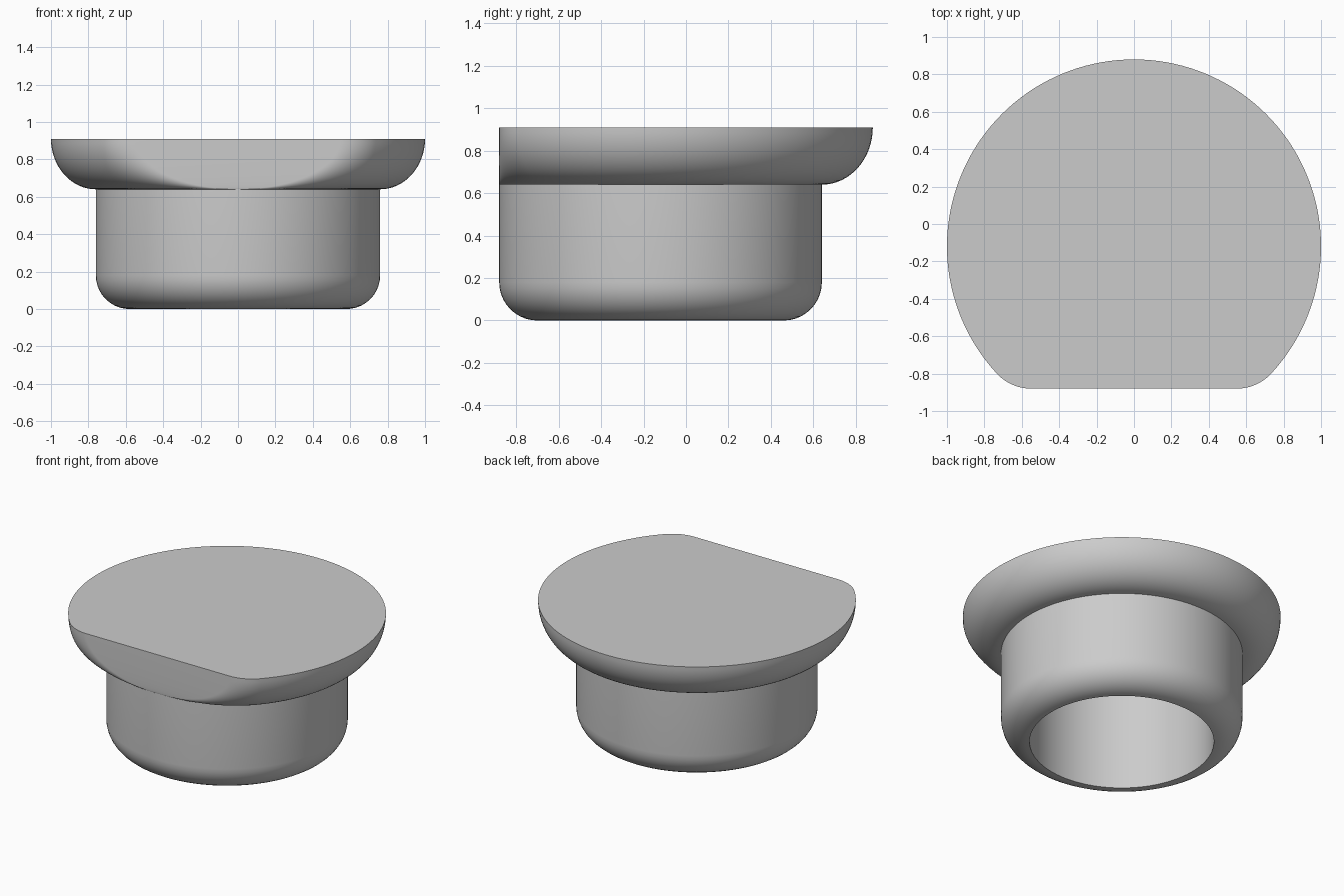
import bpy, bmesh
from math import sin, cos, pi, sqrt, radians

if "Cube" in bpy.data.objects:
    bpy.data.objects.remove(bpy.data.objects["Cube"], do_unlink=True)

AXIS_Y = -0.12                       # shared axis of barrel and cap
R_CAP, R_BARREL, R_BORE = 1.0, 0.76, 0.58
Z_TOP, Z_RIM, Z_CEILING = 0.91, 0.64, 0.73
EDGE = R_BARREL - R_BORE             # rounding of the barrel's lower edge
CORNER = 0.25                        # rounding of the cap's flat-side corners
CORNER_Y = R_BARREL - CORNER
CORNER_X = sqrt((R_CAP - CORNER) ** 2 - CORNER_Y ** 2)

grey = bpy.data.materials.new("plain_grey")
grey.use_nodes = True
grey.diffuse_color = (0.6, 0.6, 0.6, 1)
grey.node_tree.nodes["Principled BSDF"].inputs["Base Color"].default_value = (0.6, 0.6, 0.6, 1)

# (side, angle from the front) for every column; the front appears once per side
STEPS = 72
columns = [(1, pi * i / STEPS) for i in range(STEPS + 1)]
columns += [(-1, pi * i / STEPS) for i in range(STEPS - 1, -1, -1)]


def outline(side, a):
    """Cap outline point whose outward direction is at angle a."""
    x, y = R_CAP * sin(a), R_CAP * cos(a)
    if CORNER_X * cos(a) > CORNER_Y * sin(a) * (CORNER_X / CORNER_Y) ** 2 or a < 0.82:
        x, y = CORNER_X + CORNER * sin(a), CORNER_Y + CORNER * cos(a)
    return side * x, -y


def cap_ring(t):
    """Ring of the bulging rim: t = 0 at the barrel, pi/2 at the top outline."""
    z, s = Z_TOP - (Z_TOP - Z_RIM) * cos(t), sin(t)
    ring = []
    for side, a in columns:
        ox, oy = outline(side, a)
        bx, by = side * R_BARREL * sin(a), -R_BARREL * cos(a)
        ring.append((bx + (ox - bx) * s, by + (oy - by) * s, z))
    return ring


def circle_ring(r, z):
    return [(side * r * sin(a), -r * cos(a), z) for side, a in columns]


def skin(name, rings):
    """Bridge successive rings and close the last one."""
    bm = bmesh.new()
    rows = [[bm.verts.new((x, y + AXIS_Y, z)) for x, y, z in ring] for ring in rings]
    n = len(columns)
    for low, high in zip(rows, rows[1:]):
        for i in range(n):
            j = (i + 1) % n
            bm.faces.new((low[i], low[j], high[j], high[i]))
    bm.faces.new(rows[-1])
    bmesh.ops.remove_doubles(bm, verts=bm.verts, dist=0.0001)
    bmesh.ops.recalc_face_normals(bm, faces=bm.faces)
    mesh = bpy.data.meshes.new(name)
    bm.to_mesh(mesh)
    bm.free()
    mesh.materials.append(grey)
    obj = bpy.data.objects.new(name, mesh)
    bpy.context.collection.objects.link(obj)
    bpy.ops.object.select_all(action="DESELECT")
    obj.select_set(True)
    bpy.context.view_layer.objects.active = obj
    bpy.ops.object.shade_smooth_by_angle(angle=radians(35))
    return obj


# Cap with a bulging rim, a flat front and a flat top
skin("flanged_cap", [cap_ring(pi / 2 * k / 16) for k in range(17)])

# Hollow barrel: outer wall, rounded lower edge, bore and bore ceiling
rounded = [circle_ring(R_BORE + EDGE * cos(t), EDGE - EDGE * sin(t))
           for t in (pi / 2 * k / 10 for k in range(11))]
skin("hollow_barrel", [circle_ring(R_BARREL, Z_RIM)] + rounded
     + [circle_ring(R_BORE, Z_CEILING)])
